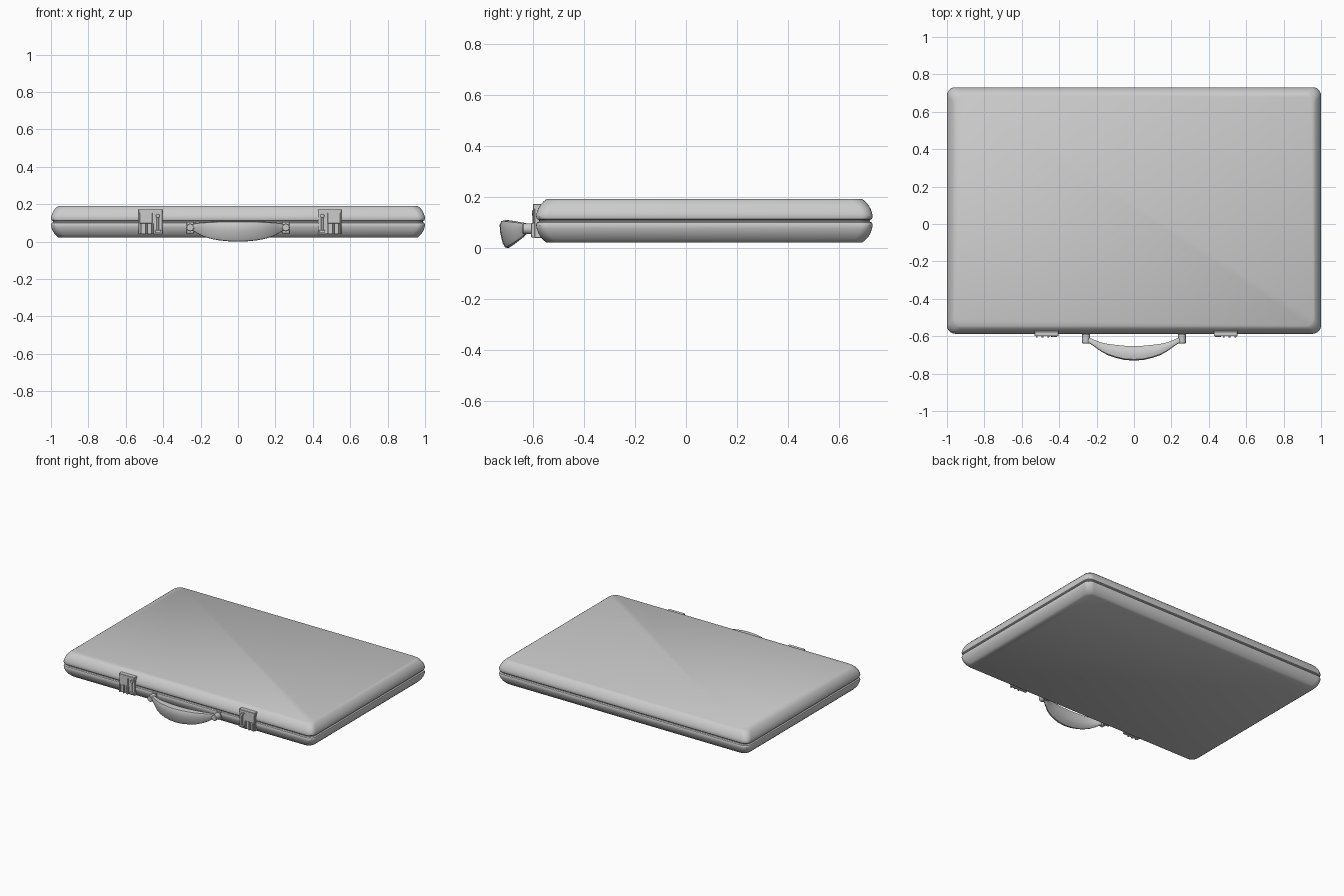
import bpy, bmesh, math

if "Cube" in bpy.data.objects:
    bpy.data.objects.remove(bpy.data.objects["Cube"])

X0, X1, Y0, Y1 = -1.0, 1.0, -0.587, 0.731   # case footprint
SEAM = 0.107


def finish(bm, name, angle=35):
    bmesh.ops.recalc_face_normals(bm, faces=bm.faces)
    me = bpy.data.meshes.new(name)
    bm.to_mesh(me)
    bm.free()
    ob = bpy.data.objects.new(name, me)
    bpy.context.collection.objects.link(ob)
    bpy.context.view_layer.objects.active = ob
    ob.select_set(True)
    bpy.ops.object.shade_smooth_by_angle(angle=math.radians(angle))
    ob.select_set(False)
    return ob


def loft(rings, name, angle=35):
    """Skin a list of closed rings and cap both ends."""
    bm = bmesh.new()
    vs = [[bm.verts.new(p) for p in ring] for ring in rings]
    n = len(vs[0])
    for a, b in zip(vs, vs[1:]):
        for i in range(n):
            j = (i + 1) % n
            bm.faces.new((a[i], a[j], b[j], b[i]))
    bm.faces.new(vs[0])
    bm.faces.new(vs[-1])
    return finish(bm, name, angle)


def rounded_rect(inset, z, r=0.045, seg=6):
    pts = []
    for k, (sx, sy) in enumerate([(1, 1), (-1, 1), (-1, -1), (1, -1)]):
        cx = X1 - inset - r if sx > 0 else X0 + inset + r
        cy = Y1 - inset - r if sy > 0 else Y0 + inset + r
        for i in range(seg + 1):
            a = math.pi / 2 * (k + i / seg)
            pts.append((cx + r * math.cos(a), cy + r * math.sin(a), z))
    return pts


def box(name, x, y, z, bevel=0.002):
    bm = bmesh.new()
    bmesh.ops.create_cube(bm, size=1)
    for v in bm.verts:
        v.co = [lo + (c + 0.5) * (hi - lo) for c, (lo, hi) in zip(v.co, (x, y, z))]
    if bevel:
        bmesh.ops.bevel(bm, geom=bm.edges[:], offset=bevel, segments=1, affect='EDGES')
    return finish(bm, name)


def rod(name, x, z, y0, y1, r, sides=16):
    """Cylinder along y with slightly chamfered ends."""
    c = 0.15 * r
    prof = [(y0, r - c), (y0 + c, r), (y1 - c, r), (y1, r - c)]
    return loft([[(x + q * math.cos(2 * math.pi * i / sides), y,
                   z + q * math.sin(2 * math.pi * i / sides)) for i in range(sides)]
                 for y, q in prof], name)


# Lid and base shells share one rim profile (inset, height from seam)
profile = [(0.012, 0.0), (0.011, 0.003), (0.003, 0.007), (0.0, 0.016), (0.002, 0.030),
           (0.008, 0.047), (0.018, 0.064), (0.030, 0.077), (0.041, 0.085)]
for name, s in (("lid_shell", 1), ("base_shell", -1)):
    loft([rounded_rect(i, SEAM + s * h) for i, h in profile], name)

# Latches, mirrored about x = 0.011
for side, s in (("left", -1), ("right", 1)):
    def xr(a, b):
        return tuple(sorted((0.011 + s * a, 0.011 + s * b)))
    box(side + "_latch_back_plate", xr(0.416, 0.542), (-0.594, -0.565), (0.04, 0.172))
    box(side + "_latch_top_bar", xr(0.416, 0.542), (-0.600, -0.575), (0.152, 0.173))
    box(side + "_latch_hasp", xr(0.468, 0.537), (-0.600, -0.585), (0.098, 0.156))
    for k in range(3):
        x = 0.464 + 0.031 * k
        box(side + "_latch_rib", xr(x, x + 0.010), (-0.607, -0.585), (0.042, 0.098))
    rod(side + "_latch_lock", 0.011 + s * 0.440, 0.138, -0.603, -0.585, 0.011)
    box(side + "_latch_lever", xr(0.434, 0.446), (-0.601, -0.585), (0.06, 0.135))
    box(side + "_latch_slider", xr(0.422, 0.455), (-0.604, -0.585), (0.048, 0.062))

# Handle mounts
for side, s in (("left", -1), ("right", 1)):
    x = s * 0.256
    box(side + "_handle_mount_plate", (x - 0.02, x + 0.02), (-0.592, -0.57), (0.045, 0.106))
    rod(side + "_handle_post", x, 0.076, -0.640, -0.58, 0.021)

# Handle grip stations: x, outer y, inner y, top z, bottom z
half = [(0.0, -0.730, -0.652, 0.110, 0.000), (0.05, -0.727, -0.651, 0.110, 0.002),
        (0.10, -0.715, -0.646, 0.109, 0.007), (0.14, -0.701, -0.641, 0.107, 0.014),
        (0.18, -0.679, -0.632, 0.104, 0.026), (0.21, -0.657, -0.620, 0.101, 0.040),
        (0.235, -0.640, -0.609, 0.096, 0.055), (0.26, -0.634, -0.602, 0.090, 0.062)]
stations = [(-x, *r) for x, *r in reversed(half[1:])] + half
# Tilted cross-section: (fraction outward, fraction up)
section = [(0.0, 0.84), (0.28, 0.96), (0.65, 1.0), (0.92, 0.96), (1.0, 0.82), (0.97, 0.55),
           (0.85, 0.18), (0.72, 0.02), (0.55, 0.0), (0.30, 0.12), (0.08, 0.35), (0.0, 0.6)]
loft([[(x, yi + u * (yo - yi), zb + v * (zt - zb)) for u, v in section]
      for x, yo, yi, zt, zb in stations], "handle_grip", 40)
